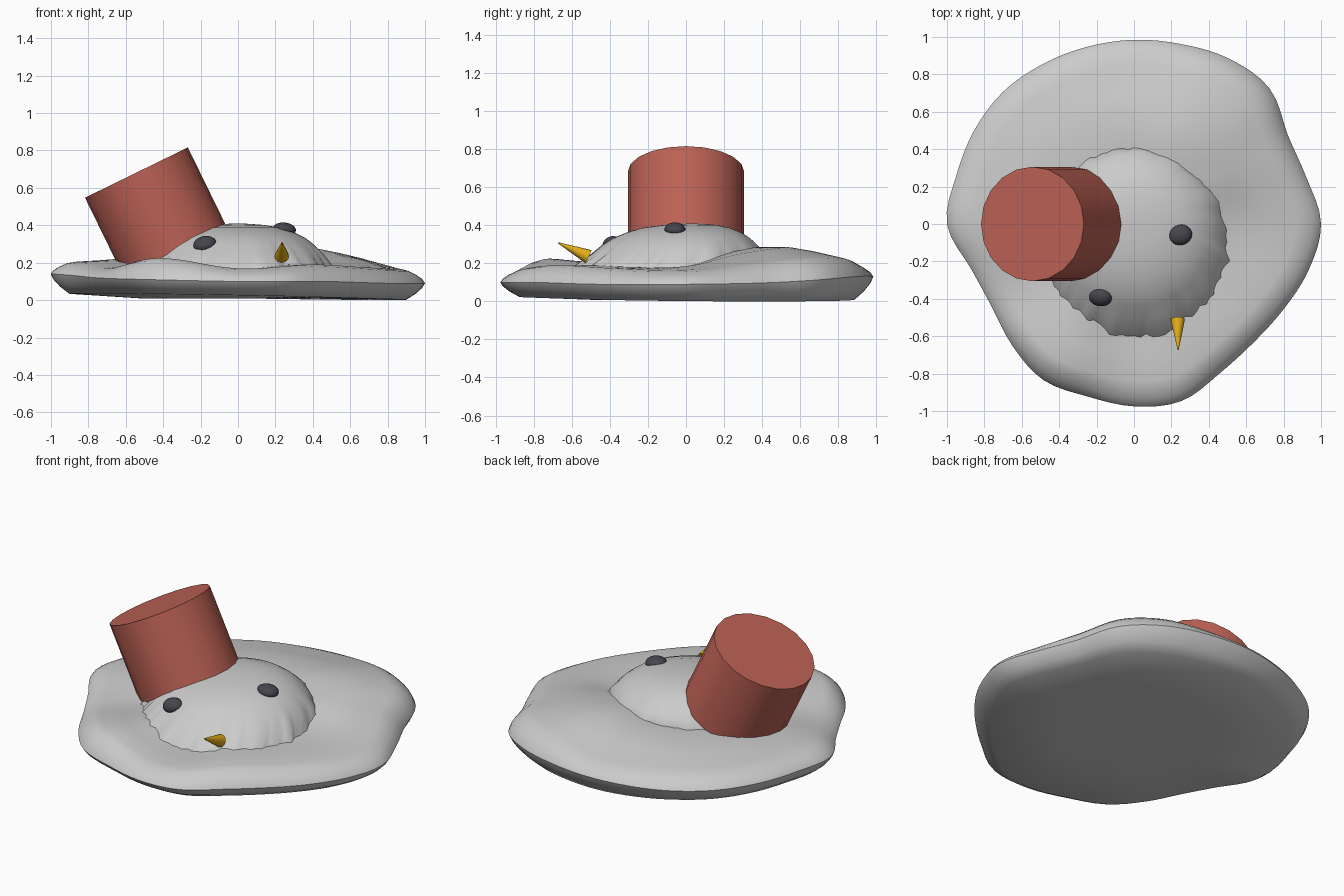
import bpy, bmesh, math, random
from mathutils import Vector

if "Cube" in bpy.data.objects:
    bpy.data.objects.remove(bpy.data.objects["Cube"])

random.seed(4)
TAU = 2 * math.pi


def sample(values, angle):
    """Smooth periodic lookup in evenly spaced values."""
    n = len(values)
    t = (angle % TAU) / TAU * n
    i, f = int(t), t - int(t)
    a, b, c, d = (values[(i + k) % n] for k in (-1, 0, 1, 2))
    return b + 0.5 * f * (c - a + f * (2*a - 5*b + 4*c - d + f * (3*(b - c) + d - a)))


def paint(obj, name, color):
    mat = bpy.data.materials.new(name)
    mat.diffuse_color = (*color, 1)
    mat.use_nodes = True
    mat.node_tree.nodes["Principled BSDF"].inputs["Base Color"].default_value = mat.diffuse_color
    obj.data.materials.append(mat)


def smooth(obj, degrees=40):
    bpy.ops.object.select_all(action='DESELECT')
    obj.select_set(True)
    bpy.context.view_layer.objects.active = obj
    bpy.ops.object.shade_smooth_by_angle(angle=math.radians(degrees))


def ring_mesh(name, rings, bottom=None, top=None):
    """Bridge rings of points; close the ends with a centre point if given."""
    bm = bmesh.new()
    loops = [[bm.verts.new(p) for p in ring] for ring in rings]
    n = len(loops[0])
    for lo, hi in zip(loops, loops[1:]):
        for i in range(n):
            j = (i + 1) % n
            bm.faces.new((lo[i], lo[j], hi[j], hi[i]))
    for loop, tip in ((loops[0], bottom), (loops[-1], top)):
        if tip:
            v = bm.verts.new(tip)
            for i in range(n):
                bm.faces.new((loop[i], loop[(i + 1) % n], v))
    bmesh.ops.recalc_face_normals(bm, faces=bm.faces)
    mesh = bpy.data.meshes.new(name)
    bm.to_mesh(mesh)
    bm.free()
    obj = bpy.data.objects.new(name, mesh)
    bpy.context.collection.objects.link(obj)
    return obj


# Puddle: uneven outline every 15 degrees, heights every 30 degrees
outline = [1.0, .955, .95, 1.025, 1.02, .995, .985, .98, .985, .995, .99, .985,
           1.0, .905, .88, .92, .965, .955, .975, .98, .92, .90, .92, .965]
rim_top = [.165, .21, .24, .20, .20, .20, .205, .175, .225, .17, .19, .175]
rim_mid = [.09, .10, .13, .13, .12, .13, .14, .12, .11, .10, .10, .09]
inner = [.185, .25, .285, .26, .245, .235, .215, .19, .205, .165, .19, .18]
N = 96


def puddle_ring(scale, height):
    pts = []
    for i in range(N):
        a = TAU * i / N
        r = scale * sample(outline, a)
        pts.append((r * math.cos(a), r * math.sin(a), height(a)))
    return pts


def mix(low, high, t):
    return lambda a: (1 - t) * low(a) + t * high(a)


mid = lambda a: sample(rim_mid, a)
lip = lambda a: sample(rim_top, a)
core = lambda a: sample(inner, a)
floor = lambda a: .018 + .018 * math.cos(a - 3.6)
puddle = ring_mesh("puddle", [
    puddle_ring(.5, lambda a: .008),
    puddle_ring(.90, floor),
    puddle_ring(.95, mix(floor, mid, .36)),
    puddle_ring(.985, mix(floor, mid, .72)),
    puddle_ring(1.0, mid),
    puddle_ring(.985, mix(mid, lip, .3)),
    puddle_ring(.955, mix(mid, lip, .58)),
    puddle_ring(.91, mix(mid, lip, .88)),
    puddle_ring(.86, lip),
    puddle_ring(.72, mix(lip, core, .6)),
    puddle_ring(.6, core),
    puddle_ring(.42, core),
    puddle_ring(.2, lambda a: .23),
], bottom=(0, 0, .008), top=(0, 0, .23))
smooth(puddle, 45)

# Melted mound with a ragged edge: radius, centre y, height, raggedness
ragged = [random.uniform(-.035, .035) for _ in range(N)]


def mound_ring(r, cy, z, rough):
    pts = []
    for i in range(N):
        a = TAU * i / N
        k = r * (1 + ragged[i] * rough)
        pts.append((k * math.cos(a), cy + k * math.sin(a), z))
    return pts


profile = [(.53, -.1, .13, 1), (.505, -.095, .18, 1), (.455, -.045, .25, .5),
           (.41, -.035, .295, .2), (.36, -.025, .333, .1), (.30, -.01, .363, 0),
           (.23, 0, .387, 0), (.14, .02, .402, 0), (.06, .03, .408, 0)]
mound = ring_mesh("mound", [mound_ring(*p) for p in profile],
                  bottom=(0, -.1, .12), top=(0, .03, .41))
smooth(mound, 60)

# Tilted bucket hat
axis = Vector((-.44, 0, .9)).normalized()
length = .47
bpy.ops.mesh.primitive_cylinder_add(
    vertices=20, radius=.306, depth=length,
    location=Vector((-.543, 0, .682)) - axis * length / 2)
bucket = bpy.context.object
bucket.name = "bucket_hat"
bucket.rotation_euler = axis.to_track_quat('Z', 'Y').to_euler()
paint(bucket, "bucket_red", (.50, .12, .09))
smooth(bucket)

# Coal eyes
for name, loc, size, tilt in (
        ("eye_left", (-.178, -.392, .300), (.062, .05, .04), (.5, -.2, 0)),
        ("eye_right", (.248, -.058, .378), (.063, .055, .037), (0, .1, .2))):
    bpy.ops.mesh.primitive_uv_sphere_add(segments=20, ring_count=12, radius=1,
                                         location=loc, rotation=tilt)
    eye = bpy.context.object
    eye.name = name
    eye.scale = size
    paint(eye, name + "_coal", (.06, .06, .075))
    smooth(eye, 60)

# Carrot nose pointing forward and up
base, tip = Vector((.234, -.512, .235)), Vector((.236, -.672, .308))
bpy.ops.mesh.primitive_cone_add(vertices=16, radius1=.038, radius2=.003,
                                depth=(tip - base).length, location=(base + tip) / 2)
nose = bpy.context.object
nose.name = "carrot_nose"
nose.rotation_euler = (tip - base).to_track_quat('Z', 'Y').to_euler()
paint(nose, "carrot_orange", (.75, .42, .01))
smooth(nose)

# Rest the model exactly on the ground
bpy.context.view_layer.update()
low = min((puddle.matrix_world @ v.co).z for v in puddle.data.vertices)
for obj in bpy.context.scene.objects:
    obj.location.z -= low
